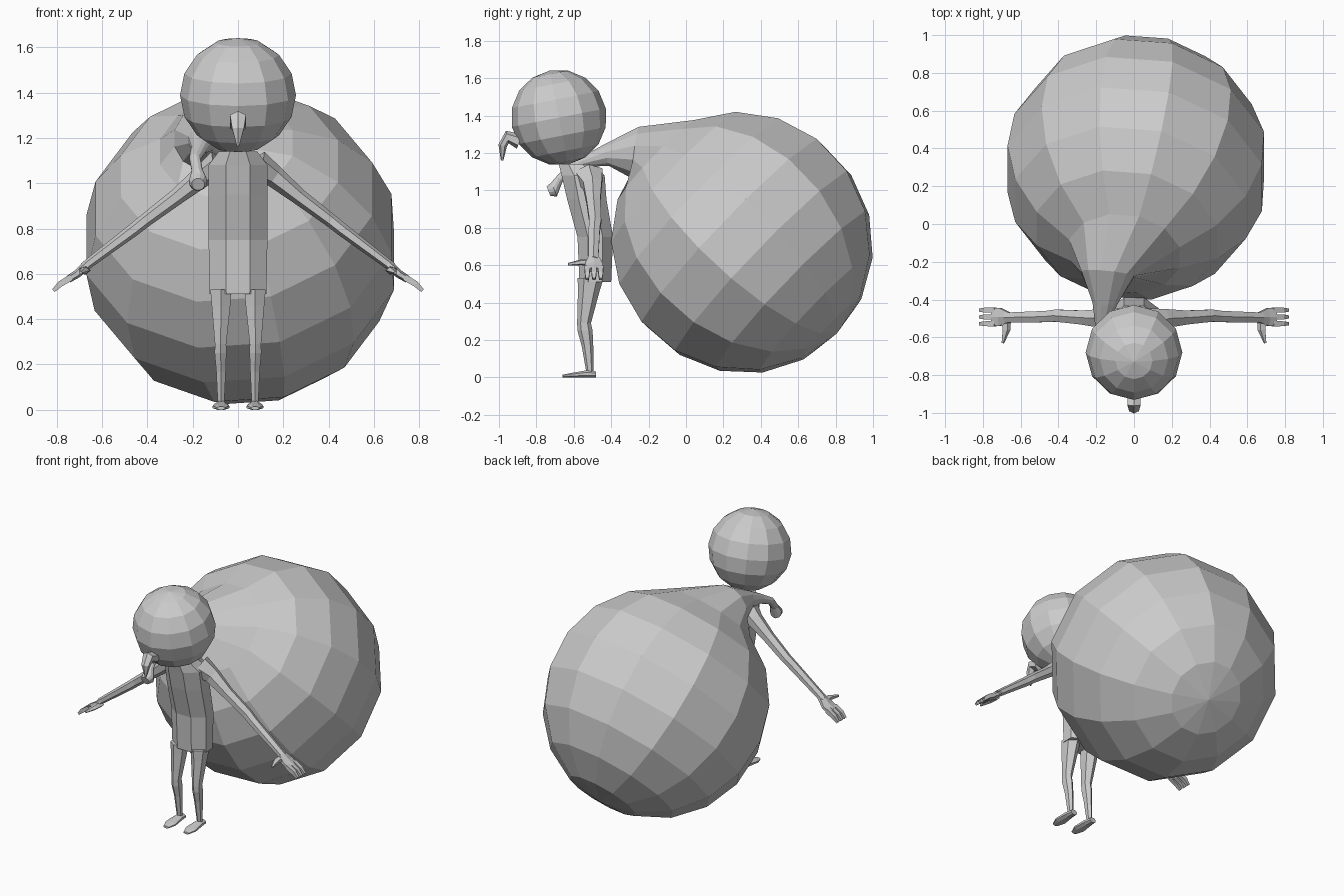
import bpy, bmesh
from math import sin, cos, pi, radians
from mathutils import Vector, Matrix

X, Y, Z = Vector((1, 0, 0)), Vector((0, 1, 0)), Vector((0, 0, 1))


def finish(name, bm, mirror=False):
    bmesh.ops.remove_doubles(bm, verts=bm.verts, dist=0.0005)
    bmesh.ops.recalc_face_normals(bm, faces=bm.faces)
    me = bpy.data.meshes.new(name)
    bm.to_mesh(me)
    bm.free()
    ob = bpy.data.objects.new(name, me)
    bpy.context.collection.objects.link(ob)
    if mirror:
        mod = ob.modifiers.new("mirror", 'MIRROR')
        mod.use_clip = False
        mod.use_mirror_merge = False
    return ob


def loft(name, sections, n=8, ref=X, axis=None, mirror=False):
    """Skin flat-sided rings; section = (centre, half width, half depth[, normal])."""
    bm = bmesh.new()
    cs = [Vector(s[0]) for s in sections]
    grow = 1 / cos(pi / n)
    rings = []
    for i, s in enumerate(sections):
        t = s[3] if len(s) > 3 else axis
        if t is None:
            t = cs[min(i + 1, len(cs) - 1)] - cs[max(i - 1, 0)]
        t = t.normalized()
        u = (ref - t * t.dot(ref)).normalized()
        v = t.cross(u)
        ring = []
        for k in range(n):
            a = 2 * pi * (k + 0.5) / n
            ring.append(bm.verts.new(cs[i] + u * (cos(a) * s[1] * grow) + v * (sin(a) * s[2] * grow)))
        rings.append(ring)
    for a, b in zip(rings, rings[1:]):
        for k in range(n):
            j = (k + 1) % n
            bm.faces.new((a[k], a[j], b[j], b[k]))
    for ring, s in ((rings[0], sections[0]), (rings[-1], sections[-1])):
        if s[1] > 0:
            bm.faces.new(ring)
    return finish(name, bm, mirror)


# Head: low-poly ball tilted forward
bm = bmesh.new()
bmesh.ops.create_uvsphere(bm, u_segments=12, v_segments=8, radius=0.256,
                          matrix=Matrix.Translation((0, -0.68, 1.389)) @ Matrix.Rotation(radians(11), 4, 'X'))
finish("head", bm)

# Drooping nose
loft("nose", [((0, -0.89, 1.26), 0.035, 0.035), ((0, -0.955, 1.285), 0.035, 0.03),
              ((0, -0.98, 1.24), 0.026, 0.02), ((0, -0.983, 1.16), 0.004, 0.006)], n=6)

# Torso leaning forward at the chest
loft("torso", [((0, -0.485, 0.51), 0.125, 0.085), ((0, -0.485, 0.75), 0.13, 0.095),
               ((0, -0.53, 0.95), 0.13, 0.105), ((0, -0.55, 1.08), 0.13, 0.115),
               ((0, -0.59, 1.14), 0.085, 0.09)], axis=Z)

# Legs and feet
loft("leg", [((0.075, -0.51, 0.53), 0.047, 0.06), ((0.075, -0.52, 0.46), 0.041, 0.05),
             ((0.077, -0.545, 0.29), 0.025, 0.032), ((0.077, -0.54, 0.25), 0.026, 0.035),
             ((0.075, -0.527, 0.17), 0.021, 0.027), ((0.075, -0.513, 0.02), 0.014, 0.016)],
     n=6, axis=-Z, mirror=True)
loft("foot", [((0.075, -0.48, 0.016), 0.022, 0.016), ((0.075, -0.53, 0.019), 0.028, 0.019),
              ((0.075, -0.61, 0.012), 0.037, 0.012), ((0.075, -0.66, 0.007), 0.018, 0.007)],
     axis=-Y, mirror=True)

# Arms
loft("arm", [((0.08, -0.52, 1.08), 0.075, 0.06), ((0.16, -0.5, 1.03), 0.05, 0.042),
             ((0.27, -0.495, 0.94), 0.037, 0.031), ((0.41, -0.485, 0.835), 0.032, 0.026),
             ((0.46, -0.49, 0.795), 0.03, 0.025), ((0.68, -0.495, 0.63), 0.026, 0.018)],
     n=6, ref=Y, mirror=True)

# Hands: palm, three fingers, thumb
loft("palm", [((0.66, -0.495, 0.645), 0.026, 0.018), ((0.71, -0.492, 0.6), 0.048, 0.016),
              ((0.75, -0.492, 0.575), 0.045, 0.014)], n=6, ref=Y, mirror=True)
for i, y in enumerate((-0.528, -0.492, -0.456)):
    loft("finger_%d" % (i + 1), [((0.735, y, 0.585), 0.014, 0.014), ((0.785, y, 0.555), 0.013, 0.013),
                                 ((0.815, y, 0.525), 0.008, 0.008)], n=4, ref=Y, mirror=True)
loft("thumb", [((0.68, -0.5, 0.615), 0.024, 0.016), ((0.677, -0.56, 0.615), 0.018, 0.013),
               ((0.695, -0.63, 0.605), 0.006, 0.006)], n=5, mirror=True)

# Sack: tilted ball whose neck is drawn over the shoulder into a gripped end
centre, R = Vector((0.012, 0.3, 0.72)), 0.705
tilt = Vector((-0.1, -0.72, 0.69)).normalized()
secs = []
for i in range(9):
    a = radians(180 - i * 19.3)
    r = R * sin(a) * cos(pi / 12) if i else 0
    secs.append((centre + tilt * R * cos(a), r, r, tilt))
secs += [((-0.14, -0.265, 1.2), 0.14, 0.14, Vector((-0.1, -1, 0.12))),
         ((-0.155, -0.42, 1.19), 0.065, 0.06),
         ((-0.17, -0.54, 1.155), 0.036, 0.03),
         ((-0.19, -0.63, 1.11), 0.025, 0.022),
         ((-0.18, -0.68, 1.055), 0.024, 0.022),
         ((-0.176, -0.705, 1.005), 0.04, 0.04, Vector((0, -1, -0.4))),
         ((-0.176, -0.735, 0.995), 0.028, 0.028, Vector((0, -1, -0.4)))]
loft("sack", secs, n=12)
